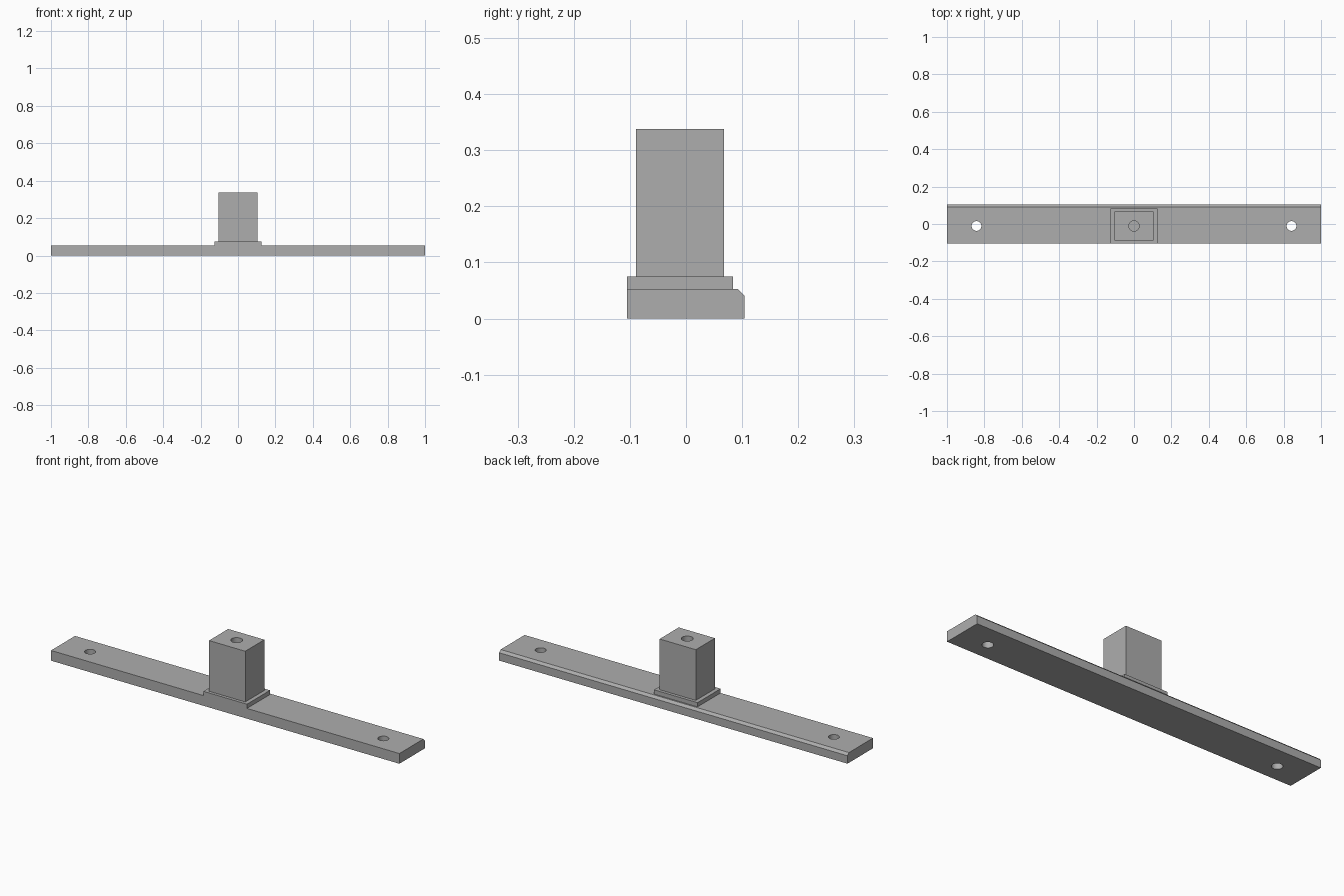
import bpy
import bmesh
import math

cube = bpy.data.objects.get("Cube")
if cube:
    bpy.data.objects.remove(cube, do_unlink=True)

grey = bpy.data.materials.new("matte_grey")
grey.use_nodes = True
color = (0.42, 0.42, 0.42, 1)
grey.diffuse_color = color
grey.node_tree.nodes["Principled BSDF"].inputs["Base Color"].default_value = color

FRONT, BACK = -0.105, 0.104
BAR_TOP, PAD_TOP, POST_TOP = 0.053, 0.075, 0.338
HOLE_Y = -0.0105


def add_object(name, bm):
    bmesh.ops.recalc_face_normals(bm, faces=bm.faces)
    mesh = bpy.data.meshes.new(name)
    bm.to_mesh(mesh)
    bm.free()
    mesh.materials.append(grey)
    obj = bpy.data.objects.new(name, mesh)
    bpy.context.collection.objects.link(obj)
    return obj


def prism(name, half_width, profile):
    """Extrude a side (y, z) profile along x."""
    bm = bmesh.new()
    face = bm.faces.new([bm.verts.new((-half_width, y, z)) for y, z in profile])
    ext = bmesh.ops.extrude_face_region(bm, geom=[face])["geom"]
    verts = [g for g in ext if isinstance(g, bmesh.types.BMVert)]
    bmesh.ops.translate(bm, verts=verts, vec=(2 * half_width, 0, 0))
    return add_object(name, bm)


def block(name, half_width, y0, y1, z0, z1):
    return prism(name, half_width, [(y0, z0), (y1, z0), (y1, z1), (y0, z1)])


def drill(name, x, radius, z0, z1):
    bm = bmesh.new()
    bmesh.ops.create_cone(bm, cap_ends=True, segments=32, radius1=radius,
                          radius2=radius, depth=z1 - z0)
    bmesh.ops.translate(bm, verts=bm.verts, vec=(x, HOLE_Y, (z0 + z1) / 2))
    return add_object(name, bm)


def combine(target, tool, operation):
    mod = target.modifiers.new(tool.name, "BOOLEAN")
    mod.operation = operation
    mod.solver = "EXACT"
    mod.object = tool
    bpy.context.view_layer.objects.active = target
    bpy.ops.object.modifier_apply(modifier=mod.name)
    bpy.data.objects.remove(tool, do_unlink=True)


# Long bar with a chamfered upper back edge
bracket = prism("mounting_bracket", 1.0, [
    (FRONT, 0), (BACK, 0), (BACK, 0.041), (0.092, BAR_TOP), (FRONT, BAR_TOP)])

# Raised pad flush with the front, and the upright post
combine(bracket, block("pad", 0.125, FRONT, 0.084, 0.03, PAD_TOP), "UNION")
combine(bracket, block("post", 0.104, -0.089, 0.068, 0.06, POST_TOP), "UNION")

# Through holes near the ends and a blind hole in the post
for side in (-1, 1):
    combine(bracket, drill("bar_hole", side * 0.842, 0.026, -0.05, 0.1), "DIFFERENCE")
combine(bracket, drill("post_hole", 0, 0.028, 0.12, 0.4), "DIFFERENCE")

# Merge the flush front faces, keep edges crisp and hole walls smooth
bm = bmesh.new()
bm.from_mesh(bracket.data)
bmesh.ops.dissolve_limit(bm, angle_limit=math.radians(1), verts=bm.verts, edges=bm.edges)
bm.to_mesh(bracket.data)
bm.free()
bpy.ops.object.select_all(action="DESELECT")
bracket.select_set(True)
bpy.context.view_layer.objects.active = bracket
bpy.ops.object.shade_smooth_by_angle(angle=math.radians(30))
